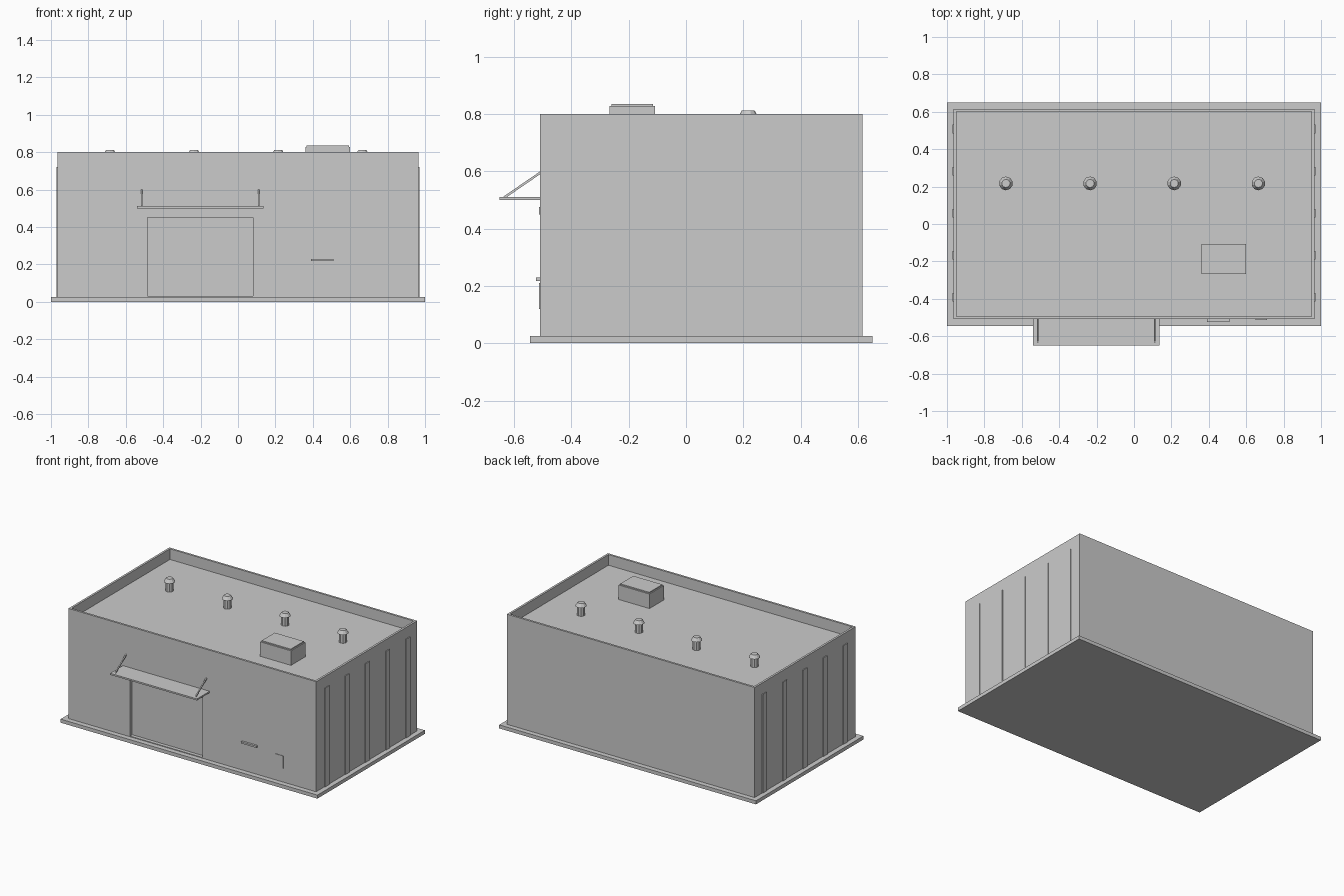
import bpy, bmesh
from mathutils import Vector

if "Cube" in bpy.data.objects:
    bpy.data.objects.remove(bpy.data.objects["Cube"])


def make_object(name, bm):
    bmesh.ops.recalc_face_normals(bm, faces=bm.faces)
    mesh = bpy.data.meshes.new(name)
    bm.to_mesh(mesh)
    bm.free()
    obj = bpy.data.objects.new(name, mesh)
    bpy.context.collection.objects.link(obj)
    return obj


def add_box(bm, x, y, z):
    verts = bmesh.ops.create_cube(bm, size=1)["verts"]
    for v in verts:
        v.co = Vector([(r[0] + r[1]) / 2 + c * (r[1] - r[0])
                       for c, r in zip(v.co, (x, y, z))])
    return verts


def box(name, x, y, z):
    bm = bmesh.new()
    add_box(bm, x, y, z)
    return make_object(name, bm)


def add_cone(bm, x, y, z0, z1, r0, r1, sides):
    verts = bmesh.ops.create_cone(bm, cap_ends=True, segments=sides,
                                  radius1=r0, radius2=r1, depth=z1 - z0)["verts"]
    bmesh.ops.translate(bm, verts=verts, vec=(x, y, (z0 + z1) / 2))


WX, FRONT, BACK = 0.965, -0.509, 0.615
BASE, TOP, ROOF = 0.025, 0.80, 0.725

# Ground slab
box("base_slab", (-1, 1), (-0.545, 0.65), (0, BASE))

# Building body with a sunken roof behind a parapet
bm = bmesh.new()
add_box(bm, (-WX, WX), (FRONT, BACK), (BASE, TOP))
bm.faces.ensure_lookup_table()
roof = max(bm.faces, key=lambda f: f.calc_center_median().z)
bmesh.ops.inset_region(bm, faces=[roof], thickness=0.021)
inner = bmesh.ops.extrude_discrete_faces(bm, faces=[roof])["faces"][0]
for v in inner.verts:
    v.co.z = ROOF
body = make_object("building_walls", bm)

# Recessed doorway
cutter = box("doorway_cutter", (-0.485, 0.08), (FRONT - 0.1, FRONT + 0.025), (0.03, 0.45))
cutter.hide_render = True
cutter.hide_set(True)
cut = body.modifiers.new("doorway", "BOOLEAN")
cut.operation = "DIFFERENCE"
cut.solver = "EXACT"
cut.object = cutter
bpy.context.view_layer.objects.active = body
bpy.ops.object.modifier_apply(modifier=cut.name)
bpy.data.objects.remove(cutter)

# Front wall details
box("door_lintel", (-0.485, 0.08), (FRONT - 0.004, FRONT + 0.005), (0.45, 0.475))
box("wall_shelf", (0.39, 0.51), (-0.524, FRONT + 0.005), (0.218, 0.23))
box("wall_plate", (0.65, 0.71), (FRONT - 0.004, FRONT + 0.005), (0.12, 0.21))

# Canopy and its slanted stays
box("canopy", (-0.54, 0.135), (-0.65, FRONT), (0.50, 0.511))
bm = bmesh.new()
a, b = Vector((0, -0.635, 0.508)), Vector((0, FRONT + 0.005, 0.598))
turn = (b - a).to_track_quat("Z", "X").to_matrix()
for x in (-0.515, 0.11):
    verts = add_box(bm, (-0.004, 0.004), (-0.004, 0.004), (0, (b - a).length))
    for v in verts:
        v.co = turn @ v.co + a + Vector((x, 0, 0))
make_object("canopy_stays", bm)

# Thin ribs on both side walls
bm = bmesh.new()
for side in (-1, 1):
    for i in range(5):
        y = -0.392 + 0.225 * i
        add_box(bm, sorted((side * 0.955, side * 0.970)), (y - 0.023, y + 0.023), (BASE, 0.72))
make_object("side_wall_ribs", bm)

# Roof vents
for i in range(4):
    x = -0.685 + 0.45 * i
    bm = bmesh.new()
    add_cone(bm, x, 0.217, ROOF, 0.79, 0.027, 0.027, 10)
    add_cone(bm, x, 0.217, 0.788, 0.812, 0.037, 0.022, 10)
    make_object(f"roof_vent_{i + 1}", bm)

# Rooftop air unit
box("air_unit_body", (0.36, 0.60), (-0.267, -0.108), (ROOF, 0.827))
box("air_unit_lid", (0.367, 0.593), (-0.26, -0.115), (0.827, 0.835))
